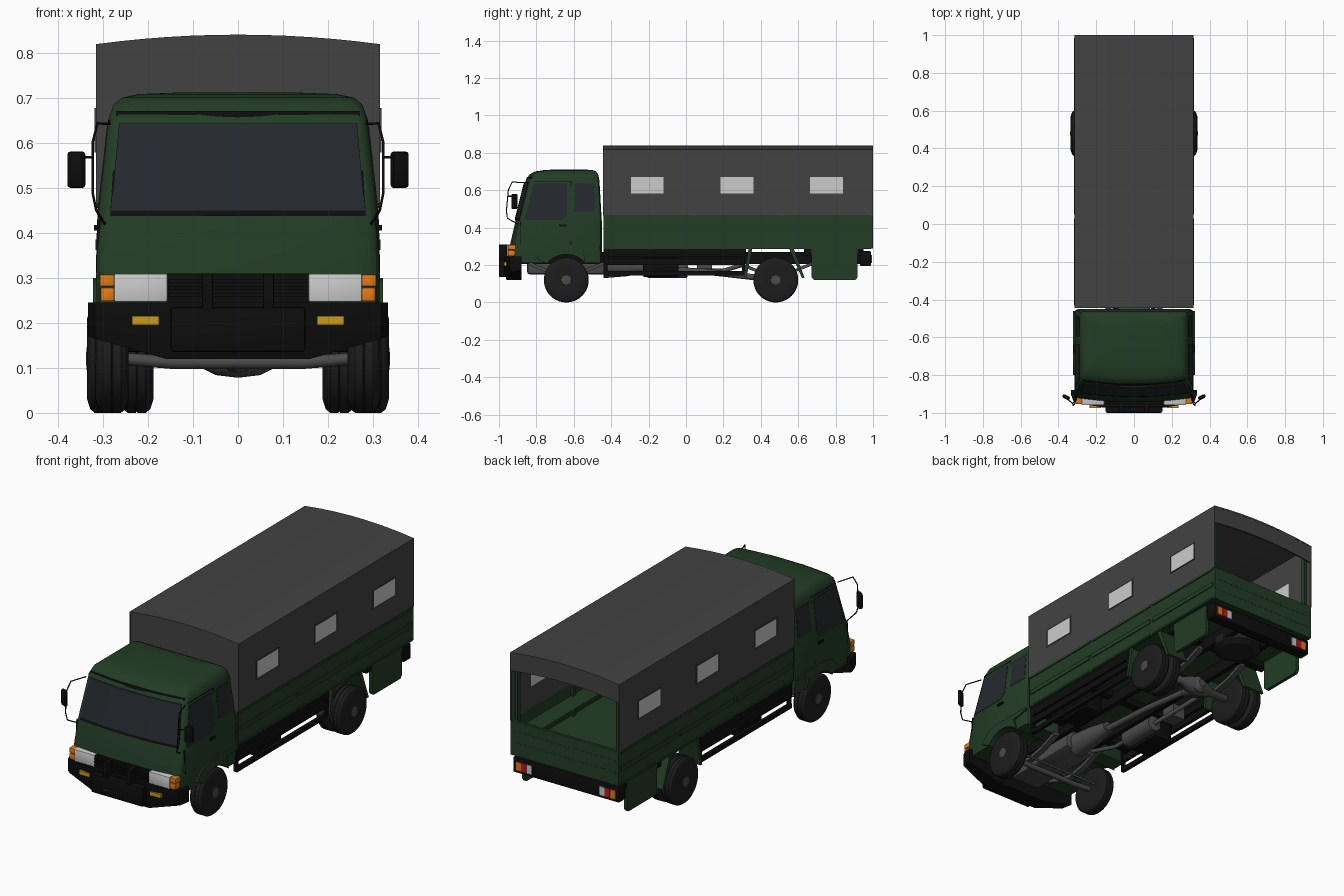
import bpy, bmesh, math
from mathutils import Vector, Matrix

if "Cube" in bpy.data.objects:
    bpy.data.objects.remove(bpy.data.objects["Cube"])

def mat(name, *c):
    m = bpy.data.materials.new(name)
    m.diffuse_color = (*c, 1)
    m.use_nodes = True
    m.node_tree.nodes["Principled BSDF"].inputs["Base Color"].default_value = m.diffuse_color
    return m

GREEN = mat("green_paint", .016, .046, .018)
CANVAS = mat("canvas", .055, .055, .055)
BLACK = mat("black_trim", .004, .004, .004)
GLASS = mat("dark_glass", .018, .022, .027)
TYRE = mat("tyre", .012, .012, .012)
STEEL = mat("steel", .07, .07, .07)
WHITE = mat("lamp_white", .55, .55, .55)
ORANGE = mat("lamp_orange", .75, .2, .01)
AMBER = mat("lamp_amber", .6, .32, .01)
RED = mat("lamp_red", .5, .01, .015)

def mesh(name, verts, faces, m, mirror=False, bevel=0, angle=30):
    me = bpy.data.meshes.new(name)
    me.from_pydata([tuple(v) for v in verts], [], faces)
    bm = bmesh.new()
    bm.from_mesh(me)
    bmesh.ops.recalc_face_normals(bm, faces=bm.faces)
    if bevel:
        bmesh.ops.bevel(bm, geom=bm.edges[:], offset=bevel, segments=2, affect='EDGES', profile=.5)
    bm.to_mesh(me)
    bm.free()
    me.shade_smooth()
    me.set_sharp_from_angle(angle=math.radians(angle))
    me.materials.append(m)
    ob = bpy.data.objects.new(name, me)
    bpy.context.collection.objects.link(ob)
    if mirror:
        ob.modifiers.new("mirror", 'MIRROR')
    return ob

def loft(name, rings, m, caps=True, **kw):
    n = len(rings[0])
    faces = [(i*n+j, i*n+(j+1) % n, (i+1)*n+(j+1) % n, (i+1)*n+j)
             for i in range(len(rings)-1) for j in range(n)]
    if caps:
        faces += [tuple(range(n)), tuple(range((len(rings)-1)*n, len(rings)*n))]
    return mesh(name, [p for r in rings for p in r], faces, m, **kw)

def box(name, x0, x1, y0, y1, z0, z1, m, **kw):
    return loft(name, [[(x0, y0, z), (x1, y0, z), (x1, y1, z), (x0, y1, z)] for z in (z0, z1)], m, **kw)

def prism(name, pts, x0, x1, m, **kw):
    return loft(name, [[(x, y, z) for y, z in pts] for x in (x0, x1)], m, **kw)

def lathe(name, prof, centre, m, axis='X', segs=40, **kw):
    c, rings = Vector(centre), []
    for a, r in prof:
        ring = []
        for k in range(segs):
            u, v = r*math.cos(2*math.pi*k/segs), r*math.sin(2*math.pi*k/segs)
            ring.append(c + Vector({'X': (a, u, v), 'Y': (u, a, v), 'Z': (u, v, a)}[axis]))
        rings.append(ring)
    return loft(name, rings, m, **kw)

def tube(name, pts, r, m):
    cu = bpy.data.curves.new(name, 'CURVE')
    cu.dimensions, cu.bevel_depth, cu.bevel_resolution, cu.use_fill_caps = '3D', r, 2, True
    sp = cu.splines.new('POLY')
    sp.points.add(len(pts)-1)
    for p, q in zip(sp.points, pts):
        p.co = (*q, 1)
    cu.materials.append(m)
    bpy.context.collection.objects.link(bpy.data.objects.new(name, cu))

# Cab shell: stacked plan outlines (height, front y, back y, half width)
CAB = [(.21, -.95, -.45, .313), (.30, -.945, -.45, .315), (.43, -.915, -.45, .312), (.655, -.858, -.463, .287),
       (.685, -.838, -.47, .276), (.70, -.81, -.48, .258), (.708, -.76, -.5, .22), (.712, -.68, -.56, .12)]

def cab_at(z):
    for a, b in zip(CAB, CAB[1:]):
        if z <= b[0]:
            t = (z-a[0])/(b[0]-a[0])
            return [a[i]+t*(b[i]-a[i]) for i in (1, 2, 3)]

def front_y(x, z):
    yf, _, w = cab_at(z)
    return yf + .025*(x/w)**2

rings = []
for z, yf, yb, w in CAB:
    half = [(f*w, front_y(f*w, z)) for f in (.3, .6, .8, .93)]
    half += [(w*.975, yf+.03), (w, yf+.048), (w, yb-.02), (w-.006, yb-.006), (w-.02, yb)]
    rings.append([(x, y, z) for x, y in half] + [(-x, y, z) for x, y in reversed(half)])
cab = loft("cab", rings, GREEN, angle=35)

# Wheel arch cut through the cab
cutter = lathe("arch_cutter", [(-.5, .137), (.5, .137)], (0, -.64, .12), GREEN)
mod = cab.modifiers.new("arch", 'BOOLEAN')
mod.operation, mod.object, mod.solver = 'DIFFERENCE', cutter, 'EXACT'
bpy.context.view_layer.objects.active = cab
bpy.ops.object.modifier_apply(modifier="arch")
bpy.data.objects.remove(cutter)

# Arch lip
arc = [(math.cos(math.radians(a)), math.sin(math.radians(a))) for a in range(40, 141, 10)]
prism("arch_lip", [(-.64+.137*c, .12+.137*s) for c, s in arc] + [(-.80, .235), (-.75, .285), (-.70, .30), (-.46, .30), (-.46, .285), (-.55, .27)],
      .30, .322, GREEN, mirror=True)

# Windscreen and front panels that follow the curved nose
def front_panel(name, w0, w1, z0, z1, off, m):
    n, rings = 12, []
    for i in range(n+1):
        t = -1+2*i/n
        a, b = (w0*t, z0), (w1*t, z1)
        rings.append([(x, front_y(x, z)-o, z) for (x, z), o in ((a, off), (b, off), (b, -.01), (a, -.01))])
    loft(name, rings, m)

front_panel("windscreen_frame", .284, .270, .437, .67, .003, BLACK)
front_panel("windscreen", .282, .264, .45, .643, .005, GLASS)

# Side glass and door seams lying on the tapered cab side
def side_panel(name, pts, off, m):
    loft(name, [[(cab_at(z)[2]+o, y, z) for y, z in pts] for o in (off, -.01)], m, mirror=True)

side_panel("front_side_window", [(-.865, .44), (-.815, .635), (-.635, .635), (-.635, .47), (-.66, .44)], .002, GLASS)
side_panel("rear_side_window", [(-.595, .635), (-.49, .635), (-.485, .485), (-.595, .485)], .002, GLASS)
side_panel("door_seam_rear", [(-.617, .31), (-.617, .65), (-.613, .65), (-.613, .31)], .001, BLACK)
side_panel("door_seam_front", [(-.885, .31), (-.885, .43), (-.881, .43), (-.881, .31)], .001, BLACK)
side_panel("door_seam_top", [(-.82, .646), (-.82, .65), (-.613, .65), (-.613, .646)], .001, BLACK)
box("door_handle", .305, .32, -.68, -.64, .405, .417, BLACK, mirror=True)

# Grille, lamps and bumper
box("grille", -.157, .157, -.953, -.9, .245, .31, BLACK)
for z in (.262, .278, .294):
    box("grille_slat", -.155, .155, -.965, -.95, z-.004, z+.003, BLACK)
box("headlamp", .157, .275, -.958, -.88, .247, .309, WHITE, mirror=True, bevel=.003)
box("upper_corner_lamp", .275, .307, -.953, -.90, .281, .307, ORANGE, mirror=True, bevel=.003)
box("lower_corner_lamp", .275, .305, -.953, -.90, .248, .278, ORANGE, mirror=True, bevel=.003)
stations = [(.333, -.905, .17), (.318, -.945, .165), (.16, -.972, .12)]
stations = [(-x, y, z) for x, y, z in stations] + stations[::-1]
loft("bumper", [[(x, y, .245), (x, y, .18), (x, y+.012, zb), (x, -.88, zb), (x, -.88, .245)]
                for x, y, zb in stations], BLACK)
box("bumper_guard", -.15, .15, -1, -.96, .135, .235, BLACK, bevel=.008)
box("guard_post", .055, .08, -1, -.94, .22, .31, BLACK, mirror=True, bevel=.004)
box("bumper_slot", -.075, .075, -1.0, -.98, .166, .172, STEEL)
box("fog_lamp", .175, .235, -.974, -.94, .195, .215, AMBER, mirror=True)

# Mirrors on bent wire arms
for s in (1, -1):
    tube("mirror_arm", [(s*x, y, z) for x, y, z in [(.285, -.845, .642), (.312, -.93, .643), (.323, -.95, .60),
         (.323, -.96, .49), (.315, -.955, .45), (.296, -.90, .42)]], .003, BLACK)
    tube("mirror_stub", [(s*.323, -.952, .568), (s*.36, -.92, .568)], .003, BLACK)
    m = box("mirror", -.021, .021, -.01, .01, -.041, .041, BLACK, bevel=.008)
    m.matrix_world = Matrix.Translation((s*.359, -.917, .54)) @ Matrix.Rotation(s*.5, 4, 'Z')

# Cargo bed
box("bed_floor", -.305, .305, -.44, .99, .285, .31, GREEN)
box("bed_side", .298, .312, -.44, 1, .288, .468, GREEN, mirror=True)
box("bed_front", -.305, .305, -.442, -.43, .288, .468, GREEN)
box("tailgate", -.31, .31, .985, .999, .288, .468, GREEN)
for y0, y1 in ((-.43, .03), (.05, .50), (.52, .985)):
    for z0, z1 in ((.362, .385), (.455, .468), (.29, .30)):
        box("bed_side_rib", .305, .317, y0, y1, z0, z1, GREEN, mirror=True)
for z in (.345, .405):
    box("tailgate_rib", -.295, .295, .99, 1, z, z+.012, GREEN)
for y in (-.40, .04, .51, .97):
    box("canopy_post", .285, .30, y-.012, y+.012, .30, .80, GREEN, mirror=True)
box("bench", .20, .298, -.42, .96, .40, .415, GREEN, mirror=True)

# Canvas cover: arched shell, front wall and rear header
def arch(w, drop):
    return [(w*t/6, .84-drop-.021*(t/6)**2) for t in range(-6, 7)]

outer, inner = arch(.315, 0), arch(.307, .008)
prof = [(-.315, .465)] + outer + [(.315, .465), (.307, .465)] + inner[::-1] + [(-.307, .465)]
loft("canvas_cover", [[(x, y, z) for x, z in prof] for y in (-.445, 1)], CANVAS, angle=25)
wall = [(-.31, .465)] + inner + [(.31, .465)]
loft("canvas_front", [[(x, y, z) for x, z in wall] for y in (-.444, -.436)], CANVAS)
head = arch(.31, .004) + arch(.31, .095)[::-1]
loft("canvas_rear_header", [[(x, y, z) for x, z in head] for y in (.991, .999)], CANVAS)
for y in (-.207, .273, .752):
    box("canvas_window", .305, .3165, y-.088, y+.088, .583, .672, WHITE, mirror=True)
    for dz in (.578, .672):
        box("window_frame", .312, .3185, y-.094, y+.094, dz, dz+.005, CANVAS, mirror=True)
    for dy in (-.094, .088):
        box("window_frame", .312, .3185, y+dy, y+dy+.006, .578, .677, CANVAS, mirror=True)

# Wheels: tyre and dished hub
def wheel(x, y, s, w=.072):
    h = w/2
    lathe("tyre", [(-h, .062), (-h-.001, .09), (-h+.006, .112), (-h+.016, .12), (-.002, .12), (0, .117), (.002, .12),
                   (h-.016, .12), (h-.006, .112), (h+.001, .09), (h, .062)], (s*x, y, .12), TYRE)
    lathe("hub", [(-s*h*.8, .06), (s*h, .062), (s*h*.75, .054), (s*h*.8, .03), (s*h*1.05, .026), (s*h*1.1, .01)],
          (s*x, y, .12), STEEL)

for s in (1, -1):
    wheel(.28, -.64, s)
    wheel(.298, .48, s)
    wheel(.225, .48, s)
spare = [(-.033, .05), (-.035, .09), (-.02, .118), (.02, .118), (.035, .09), (.033, .05)]
lathe("spare_tyre", spare, (0, .80, .215), TYRE, axis='Z')
lathe("spare_hub", [(-.02, .05), (-.025, .03), (.02, .03)], (0, .80, .215), STEEL, axis='Z')

# Rear mudguards, side plates and tail lamp bar
prism("mudguard_front", [(.335, .29), (.355, .29), (.325, .14), (.31, .14)], .19, .31, GREEN, mirror=True)
prism("mudguard_rear", [(.55, .29), (.575, .29), (.635, .13), (.62, .13)], .19, .31, GREEN, mirror=True)
prism("rear_side_plate", [(.67, .288), (.918, .288), (.918, .135), (.905, .12), (.685, .12), (.67, .135)], .285, .303, GREEN, mirror=True)
box("tail_bar", -.305, .305, .93, .988, .195, .275, BLACK, bevel=.005)
for x, m in ((.272, ORANGE), (.241, RED), (.21, WHITE)):
    box("tail_lamp", x-.015, x+.015, .985, .994, .21, .255, m, mirror=True)

# Chassis, side guards and drivetrain
box("frame_rail", .09, .115, -.88, .94, .205, .27, BLACK, mirror=True)
for y in (-.40, -.05, .30, .65, .93):
    box("cross_member", -.30, .30, y-.02, y+.02, .25, .288, BLACK)
for z0, z1 in ((.245, .287), (.20, .235), (.145, .168)):
    box("side_guard_rail", .285, .303, -.44, .315, z0, z1, BLACK, mirror=True)
for y in (-.44, .30):
    box("side_guard_post", .283, .301, y, y+.015, .145, .288, BLACK, mirror=True)
box("fuel_tank", .17, .28, -.23, -.04, .135, .24, BLACK, mirror=True, bevel=.01)
box("air_tank_box", -.21, -.14, .06, .14, .16, .23, STEEL)
lathe("silencer", [(-.11, .02), (-.105, .04), (.105, .04), (.11, .02)], (-.13, -.1, .17), STEEL, axis='Y')
tube("exhaust_pipe", [(-.06, -.5, .19), (-.13, -.3, .17), (-.13, .2, .17), (-.16, .3, .2)], .011, STEEL)
box("engine_block", -.085, .085, -.85, -.42, .15, .25, STEEL, bevel=.015)
lathe("gearbox", [(-.12, .06), (0, .05), (.12, .03)], (0, -.32, .19), STEEL, axis='Y')
tube("drive_shaft", [(0, -.25, .185), (0, .1, .165), (0, .45, .125)], .016, STEEL)
lathe("rear_axle", [(-.26, .018), (-.09, .02), (-.05, .04), (0, .046), (.05, .04), (.09, .02), (.26, .018)], (0, .48, .124), STEEL, segs=20)
lathe("differential_nose", [(-.09, .02), (-.04, .035), (.03, .044), (.05, .02)], (0, .48, .124), STEEL, axis='Y', segs=20)
tube("front_axle", [(-.25, -.64, .12), (-.15, -.64, .112), (.15, -.64, .112), (.25, -.64, .12)], .014, STEEL)
tube("steering_rod", [(-.24, -.59, .125), (.24, -.59, .125)], .006, STEEL)
for y in (-.64, .48):
    tube_pts = [(y-.2, .20), (y-.1, .16), (y, .14), (y+.1, .16), (y+.2, .20)]
    prism("leaf_spring", tube_pts + [(a, b+.018) for a, b in tube_pts[::-1]], .12, .15, STEEL, mirror=True)
